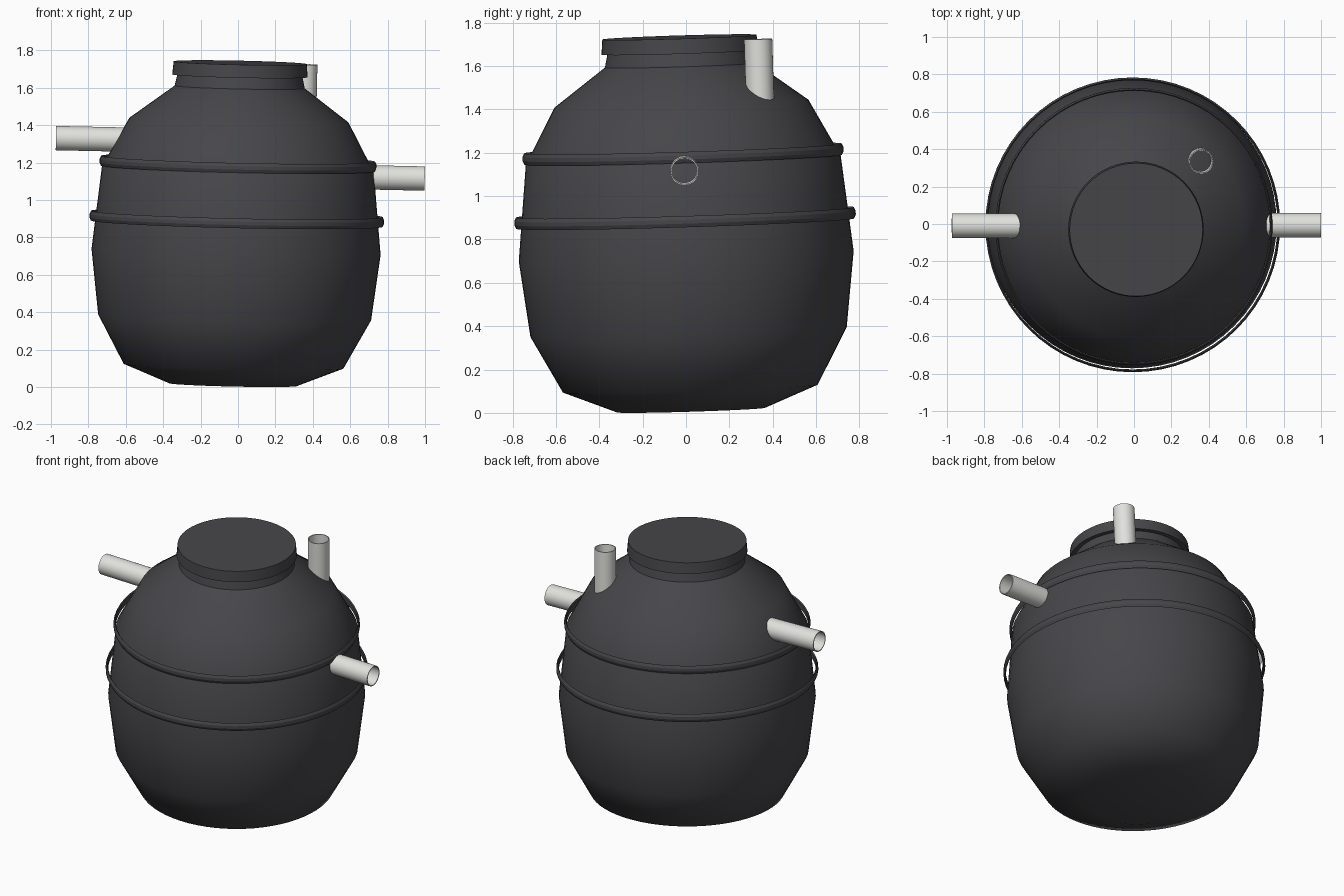
import bpy, bmesh, math
from mathutils import Matrix, Vector

if "Cube" in bpy.data.objects:
    bpy.data.objects.remove(bpy.data.objects["Cube"], do_unlink=True)


def material(name, color):
    m = bpy.data.materials.new(name)
    m.use_nodes = True
    m.diffuse_color = (*color, 1)
    m.node_tree.nodes["Principled BSDF"].inputs["Base Color"].default_value = (*color, 1)
    return m


dark = material("charcoal plastic", (0.062, 0.062, 0.069))
light = material("pale pipe plastic", (0.75, 0.75, 0.72))

# The whole tank leans slightly
LEAN = (Matrix.Translation((-0.026, 0.023, 0.013))
        @ Matrix.Rotation(0.022, 4, 'Y') @ Matrix.Rotation(0.031, 4, 'X'))


def lathe(name, profile, mat, segments=64, closed=False, place=Matrix(), angle=40):
    """Spin a (radius, height) profile around z."""
    bm = bmesh.new()
    verts = [bm.verts.new((r, 0, z)) for r, z in profile]
    pairs = list(zip(verts, verts[1:]))
    if closed:
        pairs.append((verts[-1], verts[0]))
    edges = [bm.edges.new(p) for p in pairs]
    bmesh.ops.spin(bm, geom=verts + edges, axis=(0, 0, 1), cent=(0, 0, 0),
                   angle=math.tau, steps=segments, use_duplicate=False)
    bmesh.ops.remove_doubles(bm, verts=bm.verts, dist=1e-4)
    bmesh.ops.recalc_face_normals(bm, faces=bm.faces)
    mesh = bpy.data.meshes.new(name)
    bm.to_mesh(mesh)
    bm.free()
    mesh.materials.append(mat)
    ob = bpy.data.objects.new(name, mesh)
    bpy.context.collection.objects.link(ob)
    ob.matrix_world = LEAN @ place
    bpy.ops.object.select_all(action='DESELECT')
    ob.select_set(True)
    bpy.context.view_layer.objects.active = ob
    bpy.ops.object.shade_smooth_by_angle(angle=math.radians(angle))
    return ob


# Tank body with its neck
lathe("tank_body", [(0, 0), (0.342, 0), (0.588, 0.099), (0.73, 0.36), (0.773, 0.71),
                    (0.727, 1.153), (0.586, 1.415), (0.348, 1.592),
                    (0.333, 1.66), (0, 1.66)], dark)

# Lid
lathe("lid", [(0, 1.652), (0.362, 1.652), (0.356, 1.722), (0, 1.722)], dark, angle=30)

# Thin reinforcing hoops standing just clear of the body
for name, radius, height in (("lower_hoop", 0.788, 0.887), ("upper_hoop", 0.741, 1.182)):
    section = [(-0.014, -0.018), (-0.008, -0.026), (0, -0.009),
               (0, 0.009), (-0.008, 0.026), (-0.014, 0.018)]
    lathe(name, [(radius + r, height + z) for r, z in section], dark, closed=True, angle=25)


# Open-ended pipes, given by outer end, outward direction and length
def pipe(name, end, direction, length):
    turn = Vector(direction).to_track_quat('Z', 'Y').to_matrix().to_4x4()
    outer, inner = 0.065, 0.059
    lathe(name, [(outer, 0), (outer, -length), (inner, -length), (inner, 0)], light,
          segments=32, closed=True, place=Matrix.Translation(end) @ turn)


pipe("inlet_pipe", (-0.976, 0.008, 1.297), (-1, 0, 0), 0.37)
pipe("outlet_pipe", (1.0, 0.005, 1.124), (1, 0, 0), 0.31)
pipe("vent_pipe", (0.348, 0.363, 1.709), (0, 0, 1), 0.3)
